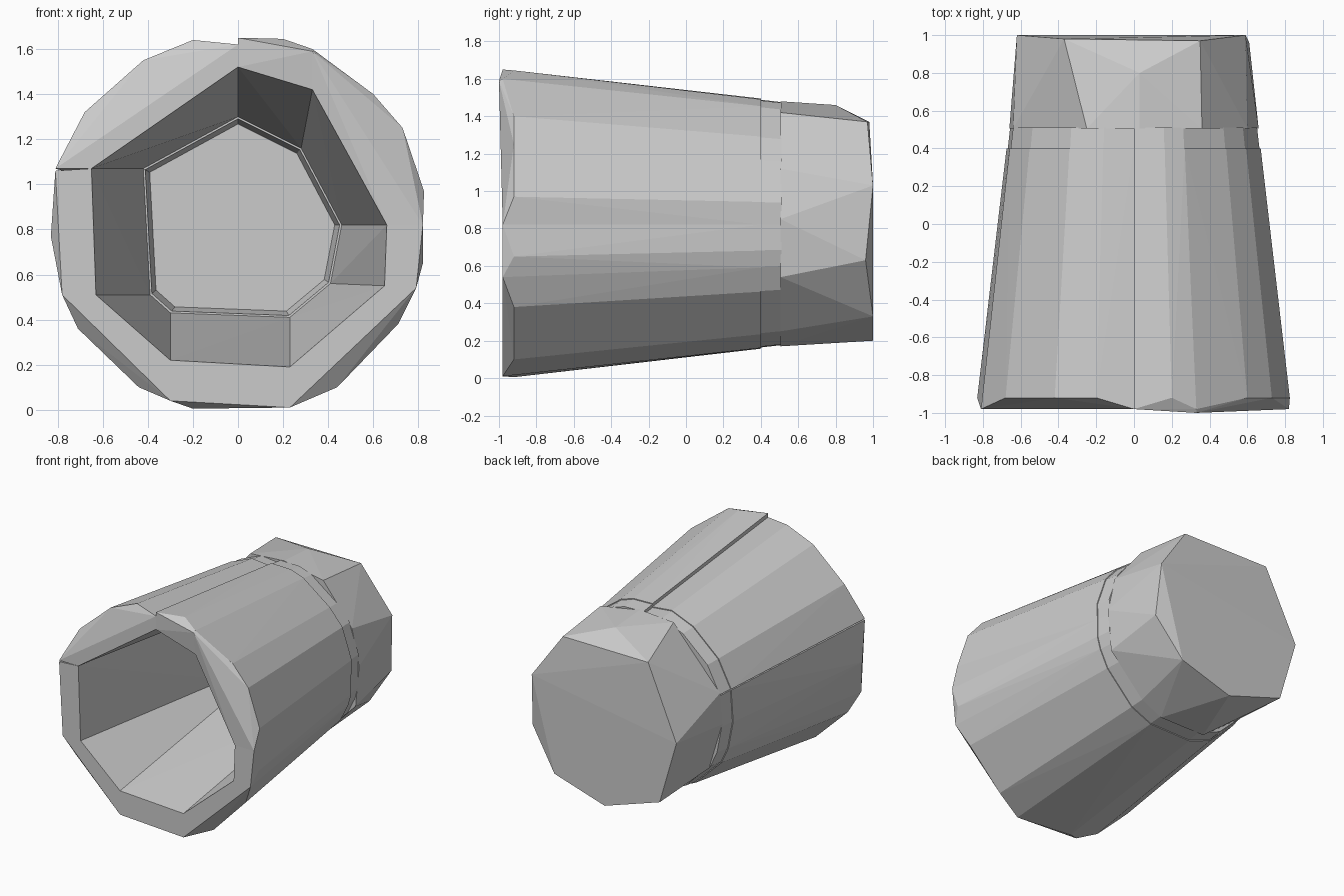
import bpy, bmesh

CZ = 0.82  # height of the cup's axis


def hull(name, pts):
    """Object made from the convex hull of some points."""
    bm = bmesh.new()
    for p in pts:
        bm.verts.new(p)
    res = bmesh.ops.convex_hull(bm, input=bm.verts[:])
    loose = {v for v in res["geom_interior"] + res["geom_unused"]
             if isinstance(v, bmesh.types.BMVert) and v.is_valid}
    bmesh.ops.delete(bm, geom=list(loose), context='VERTS')
    bmesh.ops.recalc_face_normals(bm, faces=bm.faces[:])
    bmesh.ops.dissolve_limit(bm, angle_limit=0.01, verts=bm.verts[:], edges=bm.edges[:])
    me = bpy.data.meshes.new(name)
    bm.to_mesh(me)
    bm.free()
    ob = bpy.data.objects.new(name, me)
    bpy.context.collection.objects.link(ob)
    return ob


def at(p, y, s=1.0):
    """Place an (x, z) outline point at depth y, scaled about the axis."""
    return (p[0] * s, y, CZ + (p[1] - CZ) * s)


# Rim outline of each wall segment, clockwise seen from the front
segments = [
    [(0, 1.65), (0.2, 1.645), (0.33, 1.6)],
    [(0.33, 1.6), (0.6, 1.4), (0.73, 1.25), (0.825, 0.97), (0.82, 0.82)],
    [(0.82, 0.82), (0.82, 0.65), (0.79, 0.54)],
    [(0.79, 0.54), (0.71, 0.38), (0.44, 0.1), (0.23, 0.01)],
    [(0.23, 0.01), (-0.2, 0.005), (-0.3, 0.04)],
    [(-0.3, 0.04), (-0.44, 0.1), (-0.71, 0.36), (-0.78, 0.51)],
    [(-0.78, 0.51), (-0.83, 0.77), (-0.81, 1.06)],
    [(-0.81, 1.07), (-0.68, 1.32), (-0.42, 1.55), (-0.2, 1.64), (0, 1.62)],
]
# Inner corners at the seams, at the rim and at the floor of the cup
inner_front = [(0, 1.52), (0.33, 1.42), (0.66, 0.82), (0.65, 0.55),
               (0.23, 0.19), (-0.3, 0.22), (-0.63, 0.51), (-0.65, 1.07)]
inner_back = [(0, 1.3), (0.28, 1.16), (0.46, 0.82), (0.41, 0.56),
              (0.23, 0.41), (-0.3, 0.43), (-0.39, 0.51), (-0.42, 1.07)]

# Tapered wall segments and the short collar behind them
for i, seg in enumerate(segments):
    j = (i + 1) % 8
    pts = [at(seg[0], -0.98), at(seg[-1], -0.98)]
    pts += [at(p, -0.92) for p in seg[1:-1]]
    pts += [at(p, 0.4, 0.813) for p in seg]
    for k in (i, j):
        pts += [at(inner_front[k], -0.98), at(inner_back[k], 0.4)]
    if i < 2:
        pts.append((0.33, -1.0, 1.59))
    hull(f"wall_segment_{i + 1}", pts)

    collar = [at(p, y, s) for p in seg for y, s in ((0.4, 0.805), (0.51, 0.79))]
    for k in (i, j):
        collar += [at(inner_back[k], 0.4, 0.98), at(inner_back[k], 0.51, 0.93)]
    hull(f"collar_segment_{i + 1}", collar)

# Solid faceted base
rim = [(0.03, 1.48), (0.36, 1.42), (0.6, 1.12), (0.66, 0.85), (0.63, 0.54), (0.35, 0.25),
       (0.18, 0.17), (-0.2, 0.17), (-0.55, 0.44), (-0.66, 0.8), (-0.64, 1.03), (-0.25, 1.46)]
back = [(-0.37, 0.98, 1.37), (0.35, 0.97, 1.37), (0.59, 1, 1.03), (0.61, 0.96, 0.63),
        (0.4, 1, 0.33), (-0.02, 1, 0.2), (-0.48, 1, 0.35), (-0.62, 1, 0.83), (0.03, 0.8, 1.46)]
hull("base", [at(p, 0.505) for p in rim] + back)
